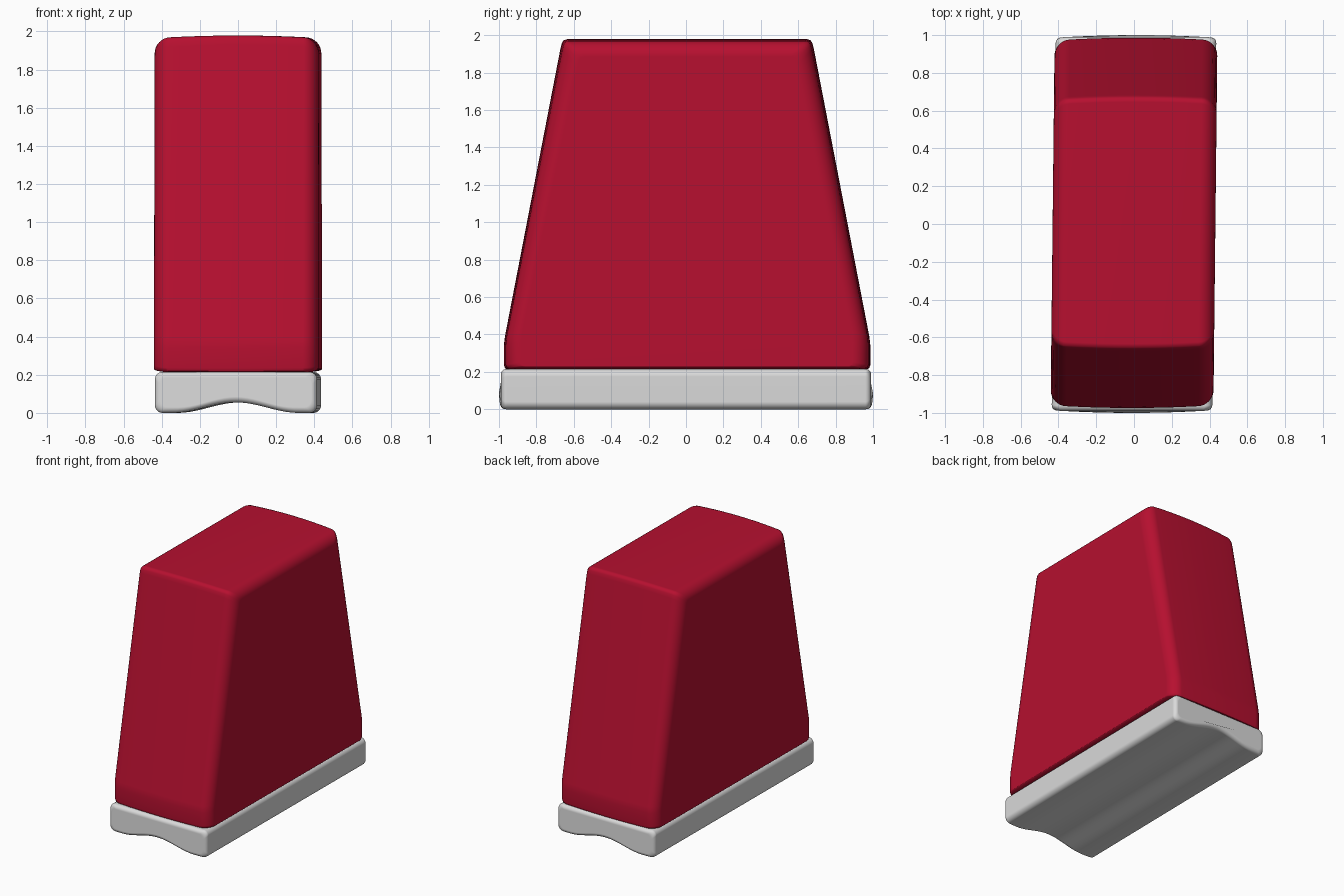
import bpy, bmesh, math

if "Cube" in bpy.data.objects:
    bpy.data.objects.remove(bpy.data.objects["Cube"])

HALF_W = 0.425   # half width across x
SHEAR = 0.011    # the sides lean slightly in plan


def material(name, rgb):
    m = bpy.data.materials.new(name)
    m.diffuse_color = (*rgb, 1)
    m.use_nodes = True
    m.node_tree.nodes["Principled BSDF"].inputs["Base Color"].default_value = m.diffuse_color
    return m


def rounded_stations(half, r, steps=8, mid=8):
    """Positions along an axis with the inset that rounds both ends."""
    right = []
    for i in range(steps + 1):
        a = math.pi / 2 * i / steps
        right.append((half - r + r * math.sin(a), r - r * math.cos(a)))
    left = [(-p, d) for p, d in reversed(right)]
    inner = [((half - r) * (2 * i / mid - 1), 0) for i in range(1, mid)]
    return left + inner + right


def loft(name, rings, mat):
    bm = bmesh.new()
    vr = [[bm.verts.new((x + SHEAR * y, y, z)) for x, y, z in ring] for ring in rings]
    n = len(vr[0])
    for a, b in zip(vr, vr[1:]):
        for i in range(n):
            j = (i + 1) % n
            bm.faces.new((a[i], a[j], b[j], b[i]))
    bm.faces.new(vr[0])
    bm.faces.new(vr[-1])
    bmesh.ops.recalc_face_normals(bm, faces=bm.faces)
    me = bpy.data.meshes.new(name)
    bm.to_mesh(me)
    bm.free()
    me.materials.append(mat)
    ob = bpy.data.objects.new(name, me)
    bpy.context.collection.objects.link(ob)
    bpy.ops.object.select_all(action='DESELECT')
    ob.select_set(True)
    bpy.context.view_layer.objects.active = ob
    bpy.ops.object.shade_smooth_by_angle(angle=math.radians(45))
    wn = ob.modifiers.new("even_shading", 'WEIGHTED_NORMAL')
    wn.keep_sharp = True
    return ob


red = material("deep red", (0.47, 0.005, 0.029))
grey = material("light grey", (0.70, 0.70, 0.70))

# Tapered body: side profile lofted across x, rounded and slightly crowned
half = [(0.955, 0.212), (0.972, 0.218), (0.980, 0.235), (0.980, 0.34), (0.974, 0.39),
        (0.677, 1.93), (0.670, 1.957), (0.660, 1.973), (0.640, 1.979)]
profile = half + [(-y, z) for y, z in reversed(half)]
body = []
for x, d in rounded_stations(HALF_W + 0.006, 0.08):
    d += 0.014 * (x / HALF_W) ** 2
    body.append([(x, y - math.copysign(d, y) + 0.006,
                  z - d if z > 1 else z + 0.2 * d) for y, z in profile])
loft("tapered_body", body, red)

# Base slab: section with a shallow groove below, lofted along y
R = 0.04
section = []
for i in range(25):
    x = (HALF_W - R) * (i / 12 - 1)
    wave = 0.5 + 0.5 * math.cos(math.pi * min(abs(x) / 0.33, 1))
    section.append((x, 0.055 * wave))
for cz, start in ((R, -90), (0.215 - R, 0)):
    for i in range(1 if start < 0 else 0, 7):
        a = math.radians(start + 15 * i)
        section.append((HALF_W - R + R * math.cos(a), cz + R * math.sin(a)))
for cz, start in ((0.215 - R, 90), (R, 180)):
    for i in range(0, 7 if start == 90 else 6):
        a = math.radians(start + 15 * i)
        section.append((-HALF_W + R + R * math.cos(a), cz + R * math.sin(a)))
base = []
for y, d in rounded_stations(1.0, 0.03):
    base.append([(x * (1 - d / HALF_W), y * (1 - 0.012 * (x / HALF_W) ** 2),
                  z - d if z > 0.11 else z + d) for x, z in section])
loft("grooved_base", base, grey)
